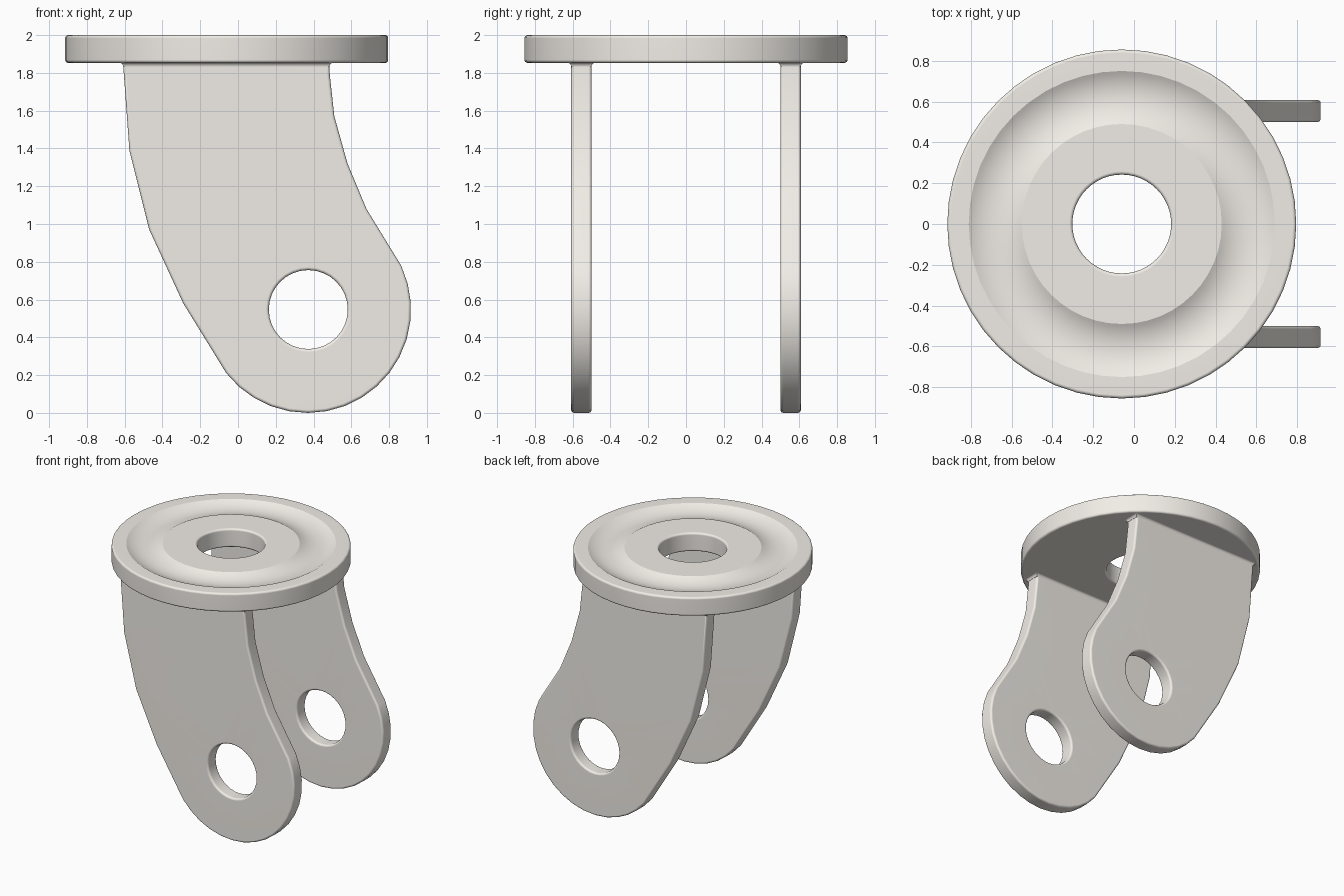
import bpy, bmesh
from math import sin, cos, pi, radians, atan2
from mathutils import Vector

if "Cube" in bpy.data.objects:
    bpy.data.objects.remove(bpy.data.objects["Cube"])

BEV = 0.016
# quarter-round edge: (inset from side, height from face)
ARC = [(BEV * (1 - sin(t)), BEV * (1 - cos(t))) for t in [k * pi / 8 for k in range(5)]]

metal = bpy.data.materials.new("warm_light_metal")
metal.diffuse_color = (0.88, 0.85, 0.80, 1)
metal.use_nodes = True
metal.node_tree.nodes["Principled BSDF"].inputs["Base Color"].default_value = metal.diffuse_color


def finish(name, bm, weighted=False):
    bmesh.ops.remove_doubles(bm, verts=bm.verts, dist=1e-5)
    bmesh.ops.recalc_face_normals(bm, faces=bm.faces)
    me = bpy.data.meshes.new(name)
    bm.to_mesh(me)
    bm.free()
    me.materials.append(metal)
    ob = bpy.data.objects.new(name, me)
    bpy.context.collection.objects.link(ob)
    bpy.ops.object.select_all(action='DESELECT')
    ob.select_set(True)
    bpy.context.view_layer.objects.active = ob
    bpy.ops.object.shade_smooth_by_angle(angle=radians(26))
    if weighted:
        mod = ob.modifiers.new("weighted_normals", 'WEIGHTED_NORMAL')
        mod.keep_sharp = True
    return ob


def loft(bm, rings, closed=False):
    vs = [[bm.verts.new(p) for p in r] for r in rings]
    n = len(vs[0])
    pairs = list(zip(vs, vs[1:])) + ([(vs[-1], vs[0])] if closed else [])
    for a, b in pairs:
        for i in range(n):
            j = (i + 1) % n
            bm.faces.new((a[i], a[j], b[j], b[i]))
    return vs


# Top plate: revolved section with rounded rims and a shallow ring groove
def top_plate():
    cx, R, H, z0, z1 = -0.06, 0.855, 0.242, 1.853, 2.0
    prof = [(R - a, z0 + b) for a, b in ARC]
    prof += [(R - a, z1 - b) for a, b in reversed(ARC)]
    g0, g1, depth = 0.75, 0.49, 0.036
    half = (g0 - g1) / 2
    rad = (half ** 2 + depth ** 2) / (2 * depth)
    mid, top = (g0 + g1) / 2, z1 + rad - depth
    ang = atan2(half, rad - depth)
    for k in range(17):
        t = ang * (1 - k / 8)
        prof.append((mid + rad * sin(t), top - rad * cos(t)))
    prof += [(H + a, z1 - b) for a, b in ARC]
    prof += [(H + a, z0 + b) for a, b in reversed(ARC)]
    n = 48
    bm = bmesh.new()
    loft(bm, [[(cx + r * cos(2 * pi * i / n), r * sin(2 * pi * i / n), z)
               for i in range(n)] for r, z in prof], closed=True)
    finish("top_plate", bm, weighted=True)


def inset(pts, d):
    out = []
    n = len(pts)
    for i in range(n):
        p, q, r = (Vector(pts[k % n]) for k in (i - 1, i, i + 1))
        e, f = (q - p).normalized(), (r - q).normalized()
        ne, nf = Vector((-e.y, e.x)), Vector((-f.y, f.x))
        out.append(q + (ne + nf) * d / (1 + ne.dot(nf)))
    return out


# Fork arms: swept-forward plate outline with an axle hole
def fork_arm(name, y0, y1):
    c = Vector((0.369, 0.547))
    outline = [(-0.61, 1.87), (-0.575, 1.39), (-0.47, 0.97), (-0.29, 0.58)]
    for k in range(17):
        t = radians(-142 + 167 * k / 16)
        outline.append((c.x + 0.547 * cos(t), c.y + 0.547 * sin(t)))
    outline += [(0.68, 1.08), (0.58, 1.32), (0.51, 1.57), (0.485, 1.80), (0.482, 1.87)]
    hole = [(c.x + 0.003 + 0.209 * cos(-2 * pi * i / 32), c.y + 0.209 * sin(-2 * pi * i / 32))
            for i in range(32)]
    steps = [(a, y0 + b) for a, b in ARC] + [(a, y1 - b) for a, b in reversed(ARC)]
    bm = bmesh.new()
    caps = ([], [])
    for loop in (outline, hole):
        vs = loft(bm, [[(p.x, y, p.y) for p in inset(loop, d)] for d, y in steps])
        for cap, ring in zip(caps, (vs[0], vs[-1])):
            cap += [bm.edges.get((ring[i - 1], ring[i])) for i in range(len(ring))]
    for cap in caps:
        bmesh.ops.triangle_fill(bm, use_beauty=True, edges=cap)
    finish(name, bm, weighted=True)


# Small concave fillet where each arm meets the plate
def fillet(name, y0, y1):
    f = 0.022
    rings = []
    for k in range(5):
        t = pi / 2 * k / 4
        o, z = f * (1 - cos(t)), 1.833 + f * sin(t)
        xa, xb = -0.608 - o, 0.485 + o
        rings.append([(xa, y0 - o, z), (xb, y0 - o, z), (xb, y1 + o, z), (xa, y1 + o, z)])
    bm = bmesh.new()
    vs = loft(bm, rings)
    bm.faces.new(vs[0])
    bm.faces.new(vs[-1])
    finish(name, bm)


top_plate()
for side, y0, y1 in (("front", -0.608, -0.5), ("back", 0.5, 0.608)):
    fork_arm(side + "_arm", y0, y1)
    fillet(side + "_arm_fillet", y0, y1)
